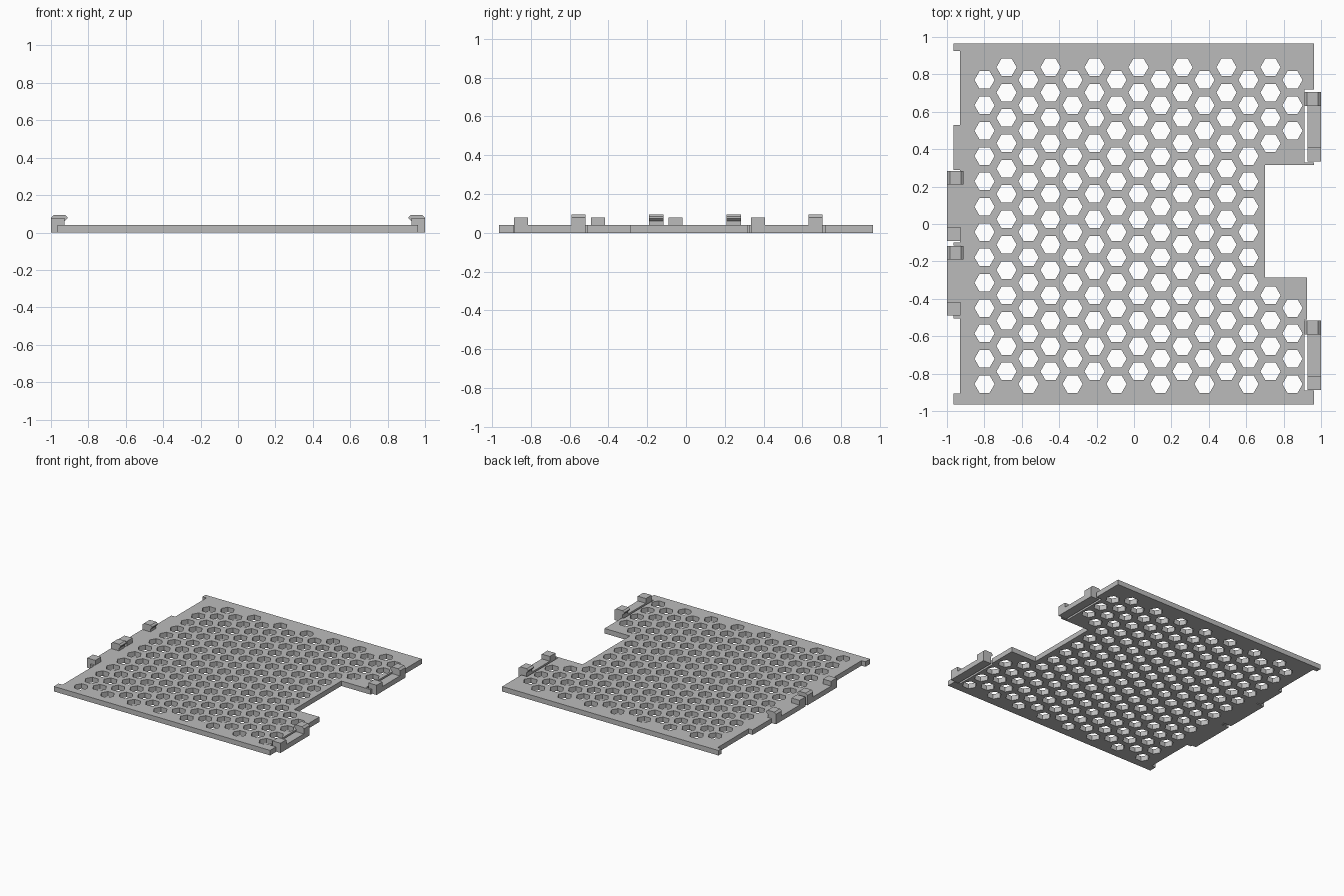
import bpy, bmesh, math

if "Cube" in bpy.data.objects:
    bpy.data.objects.remove(bpy.data.objects["Cube"], do_unlink=True)

THICK = 0.04
OUTER = 1.0

grey = bpy.data.materials.new("plain_grey")
grey.use_nodes = True
colour = (0.5, 0.5, 0.5, 1)
grey.diffuse_color = colour
grey.node_tree.nodes["Principled BSDF"].inputs["Base Color"].default_value = colour


def add_mesh(name, mesh):
    mesh.name = name
    mesh.materials.clear()
    mesh.materials.append(grey)
    ob = bpy.data.objects.new(name, mesh)
    bpy.context.collection.objects.link(ob)
    return ob


def filled_plate(name, loops, thick):
    """Flat plate from an outline and hole loops."""
    curve = bpy.data.curves.new(name + "_profile", "CURVE")
    curve.dimensions = "2D"
    curve.fill_mode = "BOTH"
    curve.extrude = thick / 2
    for loop in loops:
        spline = curve.splines.new("POLY")
        spline.points.add(len(loop) - 1)
        for point, (x, y) in zip(spline.points, loop):
            point.co = (x, y, 0, 1)
        spline.use_cyclic_u = True
    helper = bpy.data.objects.new(name + "_profile", curve)
    bpy.context.collection.objects.link(helper)
    bpy.context.view_layer.update()
    graph = bpy.context.evaluated_depsgraph_get()
    mesh = bpy.data.meshes.new_from_object(helper.evaluated_get(graph))
    bpy.data.objects.remove(helper, do_unlink=True)
    bm = bmesh.new()
    bm.from_mesh(mesh)
    bmesh.ops.remove_doubles(bm, verts=bm.verts, dist=0.0001)
    bmesh.ops.translate(bm, verts=bm.verts, vec=(0, 0, thick / 2))
    bmesh.ops.recalc_face_normals(bm, faces=bm.faces)
    for face in bm.faces:
        face.smooth = False
    bm.to_mesh(mesh)
    bm.free()
    return add_mesh(name, mesh)


def extrude_y(name, profile, side, y0, y1):
    """Extrude an x-z profile along y, on the side given by the sign."""
    bm = bmesh.new()
    face = bm.faces.new([bm.verts.new((side * x, y0, z)) for x, z in profile])
    ext = bmesh.ops.extrude_face_region(bm, geom=[face])
    moved = [v for v in ext["geom"] if isinstance(v, bmesh.types.BMVert)]
    bmesh.ops.translate(bm, verts=moved, vec=(0, y1 - y0, 0))
    bmesh.ops.recalc_face_normals(bm, faces=bm.faces)
    mesh = bpy.data.meshes.new(name)
    bm.to_mesh(mesh)
    bm.free()
    return add_mesh(name, mesh)


# Panel outline: notched edges and a rectangular cut-out on the left side
outline = [
    (-0.965, 0.965), (0.962, 0.965), (0.962, 0.72), (0.912, 0.72),
    (0.912, 0.33), (0.962, 0.33), (0.962, 0.315), (0.70, 0.315),
    (0.70, -0.285), (0.925, -0.285), (0.925, -0.51), (0.912, -0.51),
    (0.912, -0.89), (0.962, -0.89), (0.962, -0.965), (-0.965, -0.965),
    (-0.965, -0.905), (-0.93, -0.905), (-0.93, -0.505), (-0.965, -0.505),
    (-0.965, -0.49), (-0.93, -0.49), (-0.93, -0.115), (-0.965, -0.115),
    (-0.965, -0.10), (-0.93, -0.10), (-0.93, 0.29), (-0.965, 0.29),
    (-0.965, 0.53), (-0.93, 0.53), (-0.93, 0.925), (-0.965, 0.925),
]

# Staggered hexagonal holes, left out around the cut-out
loops = [outline]
for col in range(15):
    x = -0.799 + col * 0.1176
    top = 0.838 if col % 2 else 0.77
    for row in range(13):
        y = top - row * 0.1355
        if x > 0.68 and -0.35 < y < 0.4:
            continue
        loops.append([(x + 0.054 * math.cos(k * math.pi / 3),
                       y + 0.054 * math.sin(k * math.pi / 3)) for k in range(6)])
filled_plate("perforated_panel", loops, THICK)

# Edge clips: a bar with a hooked post at the back and a plain post in front
inner = 0.928
bar = [(inner, 0), (OUTER, 0), (OUTER, THICK), (inner, THICK)]
post = [(inner, 0), (OUTER, 0), (OUTER, 0.078), (inner, 0.078)]
hook = [(inner, 0), (OUTER, 0), (OUTER, 0.08), (0.985, 0.094), (0.925, 0.094),
        (0.912, 0.083), (0.912, 0.075), (inner, 0.06)]
WIDTH = 0.073
clips = [("left_back", 1, 0.335, 0.705), ("left_front", 1, -0.887, -0.517),
         ("right_back", -1, -0.09, 0.283), ("right_front", -1, -0.49, -0.117)]
for label, side, y0, y1 in clips:
    extrude_y(label + "_clip_bar", bar, side, y0 + WIDTH, y1 - WIDTH)
    extrude_y(label + "_clip_post", post, side, y0, y0 + WIDTH)
    extrude_y(label + "_clip_hook", hook, side, y1 - WIDTH, y1)
